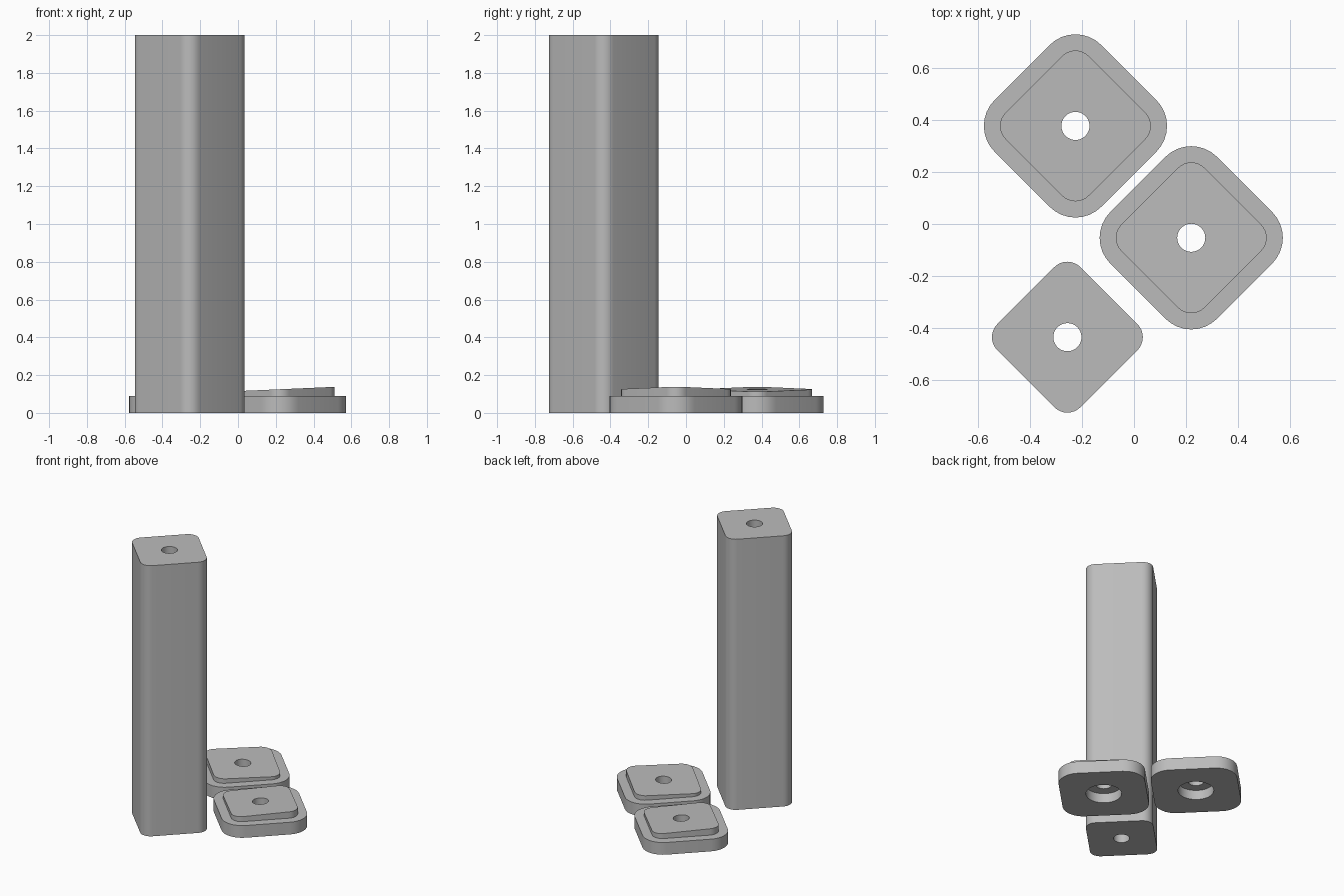
import bpy, bmesh, math

if "Cube" in bpy.data.objects:
    bpy.data.objects.remove(bpy.data.objects["Cube"])

SEG = 9  # points on each rounded corner


def diamond(half, radius):
    """Rounded square with its corners on the axes."""
    pts = []
    for k in range(4):
        a = k * math.pi / 2
        d = (half - radius) * math.sqrt(2)
        for j in range(SEG):
            t = a - math.pi / 4 + j * math.pi / 2 / (SEG - 1)
            pts.append((d * math.cos(a) + radius * math.cos(t),
                        d * math.sin(a) + radius * math.sin(t)))
    return pts


def circle(radius):
    """Circle with as many points as the rounded square."""
    n = 4 * SEG
    angles = [-math.pi / 4 + (i + 0.5) * 2 * math.pi / n for i in range(n)]
    return [(radius * math.cos(t), radius * math.sin(t)) for t in angles]


def ring_solid(name, centre, rings):
    """Closed solid skinned through (outline, height, slope along x) rings."""
    bm = bmesh.new()
    loops = [[bm.verts.new((x, y, z + slope * x)) for x, y in pts]
             for pts, z, slope in rings]
    for a, b in zip(loops, loops[1:] + loops[:1]):
        for i in range(len(a)):
            j = (i + 1) % len(a)
            bm.faces.new((a[i], a[j], b[j], b[i]))
    bmesh.ops.recalc_face_normals(bm, faces=bm.faces)
    mesh = bpy.data.meshes.new(name)
    bm.to_mesh(mesh)
    bm.free()
    mesh.materials.append(grey)
    obj = bpy.data.objects.new(name, mesh)
    obj.location = (*centre, 0)
    bpy.context.collection.objects.link(obj)
    bpy.ops.object.select_all(action='DESELECT')
    obj.select_set(True)
    bpy.context.view_layer.objects.active = obj
    bpy.ops.object.shade_smooth_by_angle(angle=math.radians(30))


grey = bpy.data.materials.new("plain_grey")
grey.diffuse_color = (0.5, 0.5, 0.5, 1)
grey.use_nodes = True
grey.node_tree.nodes["Principled BSDF"].inputs["Base Color"].default_value = grey.diffuse_color

post = diamond(0.226, 0.0715)
plate = diamond(0.29, 0.14)
hole = circle(0.054)
bore = circle(0.12)

# Tall post with a hole down its middle
ring_solid("post", (-0.256, -0.435),
           [(post, 0, 0), (post, 2, 0), (hole, 2, 0), (hole, 0, 0)])

# Two end caps: plate, sloping raised pad, hole and wide recess underneath
for name, centre, slope in (("right_cap", (0.22, -0.053), 0.044),
                            ("left_cap", (-0.225, 0.377), -0.044)):
    ring_solid(name, centre, [
        (plate, 0, 0), (plate, 0.09, 0),
        (post, 0.09, 0), (post, 0.125, slope),
        (hole, 0.125, slope), (hole, 0.07, 0),
        (bore, 0.07, 0), (bore, 0, 0)])
